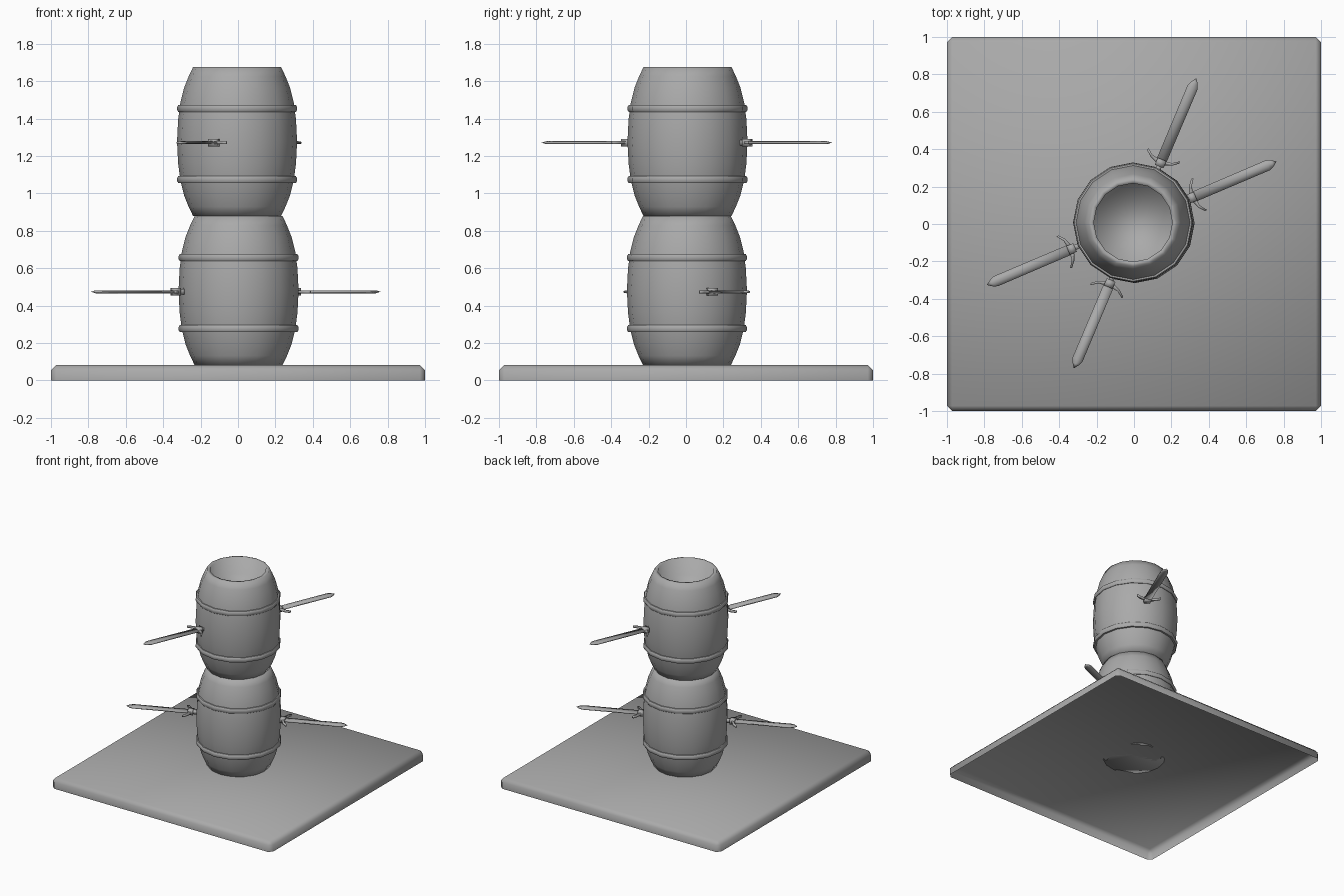
import bpy, bmesh
from math import sin, cos, pi, radians
from mathutils import Matrix

if "Cube" in bpy.data.objects:
    bpy.data.objects.remove(bpy.data.objects["Cube"])

grey = bpy.data.materials.new("plain grey")
grey.use_nodes = True
colour = (0.4, 0.4, 0.4, 1)
grey.diffuse_color = colour
grey.node_tree.nodes["Principled BSDF"].inputs["Base Color"].default_value = colour

SIDES = 16


def finish(name, bm, angle):
    mesh = bpy.data.meshes.new(name)
    bmesh.ops.recalc_face_normals(bm, faces=bm.faces)
    bm.to_mesh(mesh)
    bm.free()
    mesh.materials.append(grey)
    obj = bpy.data.objects.new(name, mesh)
    bpy.context.collection.objects.link(obj)
    bpy.ops.object.select_all(action="DESELECT")
    obj.select_set(True)
    bpy.context.view_layer.objects.active = obj
    bpy.ops.object.shade_smooth_by_angle(angle=radians(angle))
    return obj


def lathe(bm, profile, closed=False):
    rings = [[bm.verts.new((r * cos(2 * pi * i / SIDES), r * sin(2 * pi * i / SIDES), z))
              for i in range(SIDES)] for r, z in profile]
    pairs = list(zip(rings, rings[1:]))
    if closed:
        pairs.append((rings[-1], rings[0]))
    else:
        bm.faces.new(rings[0])
        bm.faces.new(rings[-1])
    for a, b in pairs:
        for i in range(SIDES):
            j = (i + 1) % SIDES
            bm.faces.new((a[i], a[j], b[j], b[i]))


def box(bm, centre, size):
    bmesh.ops.create_cube(bm, size=1, matrix=Matrix.Translation(centre)
                          @ Matrix.Diagonal((*size, 1)))


def plate(bm, outline, half):
    # flat outline in x and y, thickened along z
    top = [bm.verts.new((x, y, half)) for x, y in outline]
    low = [bm.verts.new((x, y, -half)) for x, y in outline]
    bm.faces.new(top)
    bm.faces.new(low[::-1])
    for i in range(len(top)):
        j = (i + 1) % len(top)
        bm.faces.new((top[i], low[i], low[j], top[j]))


# Square base: hollow tray, open underneath, with chamfered upper edges and corners
bm = bmesh.new()
box(bm, (0, 0, 0.041), (2, 2, 0.082))
edges = [e for e in bm.edges if max(v.co.z for v in e.verts) > 0.05]
bmesh.ops.bevel(bm, geom=edges, offset=0.028, segments=1, affect="EDGES")
underside = [f for f in bm.faces if max(v.co.z for v in f.verts) < 0.001]
bmesh.ops.delete(bm, geom=underside, context="FACES")
finish("base", bm, 50)


# Barrel: bulging staves, flat rim and a recessed lid
HEIGHT = 0.797
half = [(0.235, 0), (0.259, 0.05), (0.283, 0.11), (0.303, 0.19), (0.315, 0.28), (0.321, 0.398)]
staves = half + [(r, HEIGHT - z) for r, z in half[-2::-1]]
recess = [(0.21, HEIGHT), (0.21, HEIGHT - 0.135)]


def barrel(name, x, y, z):
    bm = bmesh.new()
    lathe(bm, staves + recess)
    finish(name, bm, 95).location = (x, y, z)
    for label, h in (("lower", 0.195), ("upper", 0.575)):
        bm = bmesh.new()
        lathe(bm, [(0.298, h - 0.019), (0.314, h - 0.019), (0.32, h - 0.009),
                   (0.32, h + 0.009), (0.314, h + 0.019), (0.298, h + 0.019)], True)
        finish(f"{name}_{label}_hoop", bm, 50).location = (x, y, z)


barrel("bottom_barrel", 0.003, 0.005, 0.082)
barrel("top_barrel", -0.005, 0.008, 0.082 + HEIGHT)


# Sword stuck radially into a barrel, blade pointing outward along x
def sword(name, angle, location):
    bm = bmesh.new()
    # blade: ridge down the middle, blunt edges, pointed tip
    sections = [(0.345, 0.028), (0.79, 0.029), (0.815, 0.019)]
    rings = [[bm.verts.new((x, sy * w, sz * 0.008)) for sy, sz in
              ((1, 0.6), (0, 1), (-1, 0.6), (-1, -0.6), (0, -1), (1, -0.6))] for x, w in sections]
    bm.faces.new(rings[0])
    tip = bm.verts.new((0.842, 0, 0))
    for i in range(6):
        j = (i + 1) % 6
        for a, b in zip(rings, rings[1:]):
            bm.faces.new((a[i], a[j], b[j], b[i]))
        bm.faces.new((rings[-1][i], rings[-1][j], tip))
    # cross guard with arms sweeping outward
    arm = [(0.368, 0.02), (0.372, 0.055), (0.398, 0.092), (0.386, 0.094), (0.36, 0.062), (0.343, 0.02)]
    plate(bm, arm + [(x, -y) for x, y in arm[::-1]], 0.008)
    # central block and grip
    box(bm, (0.35, 0, 0), (0.04, 0.05, 0.038))
    box(bm, (0.317, 0, 0), (0.05, 0.028, 0.028))
    obj = finish(name, bm, 95)
    obj.location = location
    obj.rotation_euler.z = radians(angle)


for level, angle, location in (("bottom", 23.1, (-0.012, 0.004, 0.474)),
                               ("top", 67.1, (0.006, 0.004, 1.271))):
    sword(level + "_back_sword", angle, location)
    sword(level + "_front_sword", angle + 180, location)
